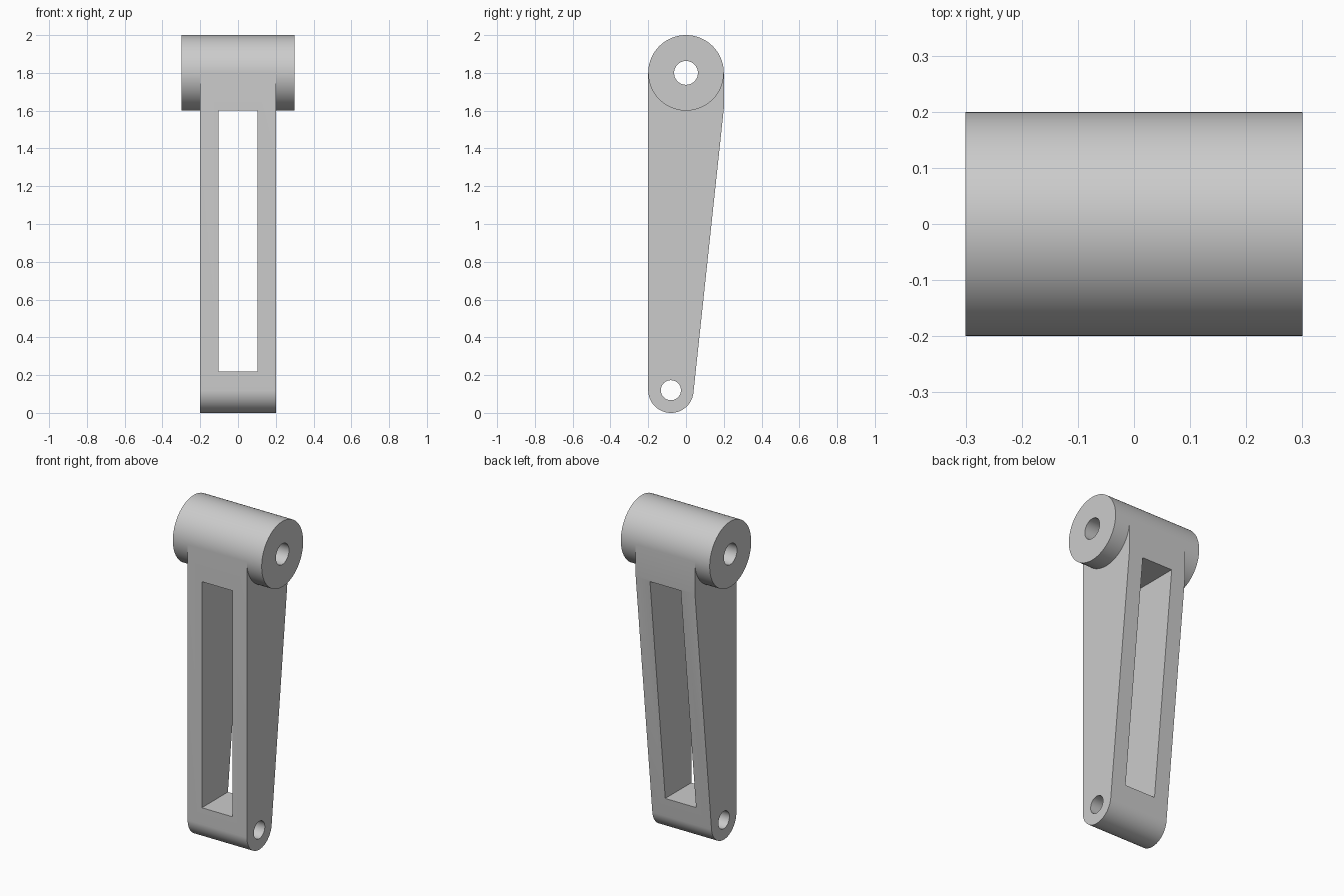
import bpy, bmesh, math

if "Cube" in bpy.data.objects:
    bpy.data.objects.remove(bpy.data.objects["Cube"])

grey = bpy.data.materials.new("light grey")
grey.use_nodes = True
colour = (0.6, 0.6, 0.6, 1)
grey.diffuse_color = colour
grey.node_tree.nodes["Principled BSDF"].inputs["Base Color"].default_value = colour

SEGMENTS = 96
EYE_Y, EYE_Z, EYE_R = -0.08, 0.12, 0.12
BARREL_Z, BARREL_R = 1.8, 0.2


def extrude_x(name, profile, half_width):
    """Prism along x from a (y, z) outline."""
    bm = bmesh.new()
    face = bm.faces.new([bm.verts.new((-half_width, y, z)) for y, z in profile])
    side = bmesh.ops.extrude_face_region(bm, geom=[face])["geom"]
    moved = [v for v in side if isinstance(v, bmesh.types.BMVert)]
    bmesh.ops.translate(bm, verts=moved, vec=(2 * half_width, 0, 0))
    bmesh.ops.recalc_face_normals(bm, faces=bm.faces)
    mesh = bpy.data.meshes.new(name)
    bm.to_mesh(mesh)
    bm.free()
    mesh.materials.append(grey)
    obj = bpy.data.objects.new(name, mesh)
    bpy.context.collection.objects.link(obj)
    return obj


def arc(y, z, r, start, end, steps):
    angles = [start + (end - start) * i / steps for i in range(steps + 1)]
    return [(y + r * math.cos(a), z + r * math.sin(a)) for a in angles]


def circle(y, z, r):
    return arc(y, z, r, 0, math.tau, SEGMENTS)[:-1]


def boolean(target, tool, operation):
    """Apply a boolean and discard its tool."""
    tool.hide_render = True
    mod = target.modifiers.new(operation.lower(), "BOOLEAN")
    mod.operation, mod.object, mod.solver = operation, tool, "EXACT"
    bpy.context.view_layer.objects.active = target
    bpy.ops.object.modifier_apply(modifier=mod.name)
    bpy.data.objects.remove(tool)


# Tapered arm: straight front, slanted back, rounded lower end
slant = math.atan2(0.16, 1.5)
outline = arc(EYE_Y, EYE_Z, EYE_R, -math.pi, -slant, SEGMENTS // 2)
outline += [(BARREL_R, 1.61), (BARREL_R, BARREL_Z), (-BARREL_R, BARREL_Z)]
lever = extrude_x("lever_arm", outline, 0.2)

# Wide barrel across the top
barrel = extrude_x("barrel", circle(0, BARREL_Z, BARREL_R), 0.3)
boolean(lever, barrel, "UNION")

# Window through the arm from front to back
window = extrude_x("window_cutter", [(-0.5, 0.22), (0.5, 0.22), (0.5, 1.6), (-0.5, 1.6)], 0.104)
boolean(lever, window, "DIFFERENCE")

# Pin holes through the barrel and lower end
for y, z, r in [(0, BARREL_Z, 0.063), (EYE_Y, EYE_Z, 0.053)]:
    boolean(lever, extrude_x("pin_cutter", circle(y, z, r), 0.5), "DIFFERENCE")

# Smooth round surfaces, sharp edges
bpy.ops.object.select_all(action="DESELECT")
lever.select_set(True)
bpy.context.view_layer.objects.active = lever
bpy.ops.object.shade_smooth_by_angle(angle=math.radians(30))
